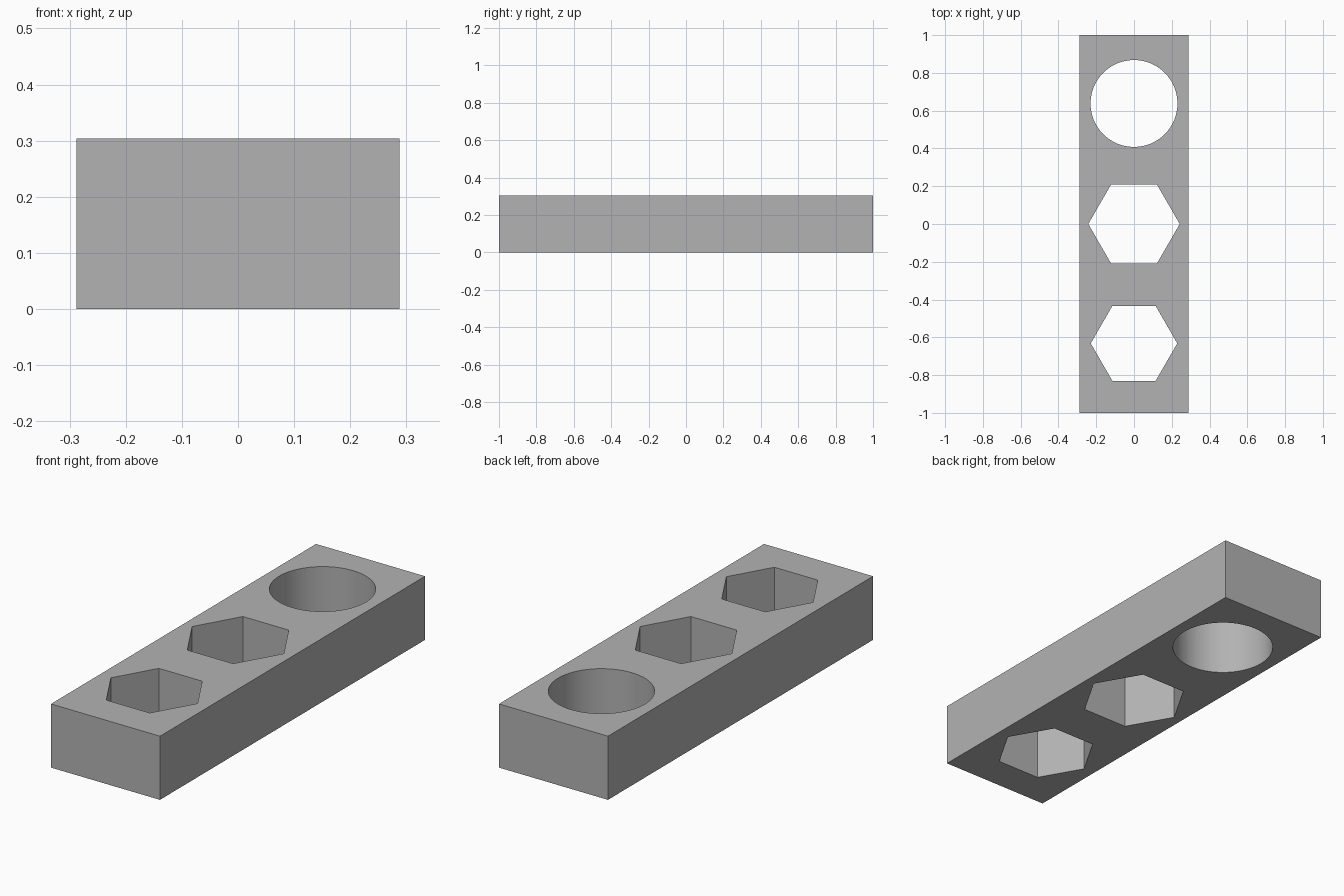
import bpy
import math

default_cube = bpy.data.objects.get("Cube")
if default_cube:
    bpy.data.objects.remove(default_cube, do_unlink=True)

WIDTH, LENGTH, HEIGHT = 0.576, 2.0, 0.304

# Single grey material
grey = bpy.data.materials.new("plain grey")
grey.use_nodes = True
colour = (0.45, 0.45, 0.45, 1.0)
grey.diffuse_color = colour
grey.node_tree.nodes["Principled BSDF"].inputs["Base Color"].default_value = colour

# Solid bar
bpy.ops.mesh.primitive_cube_add(size=1, location=(0, 0, HEIGHT / 2))
bar = bpy.context.object
bar.name = "holder_bar"
bar.scale = (WIDTH, LENGTH, HEIGHT)
bpy.ops.object.transform_apply(location=True, rotation=False, scale=True)
bar.data.materials.append(grey)


def cut_hole(name, sides, radius, y):
    """Cut a straight hole through the bar, with one corner towards +x."""
    bpy.ops.mesh.primitive_cylinder_add(vertices=sides, radius=radius, depth=HEIGHT * 2,
                                        location=(0, y, HEIGHT / 2),
                                        rotation=(0, 0, math.pi / 2))
    cutter = bpy.context.object
    cutter.name = name
    cutter.hide_render = True
    cutter.data.materials.append(grey)
    bpy.ops.object.select_all(action='DESELECT')
    bar.select_set(True)
    bpy.context.view_layer.objects.active = bar
    mod = bar.modifiers.new(name, 'BOOLEAN')
    mod.operation = 'DIFFERENCE'
    mod.solver = 'EXACT'
    mod.object = cutter
    bpy.ops.object.modifier_apply(modifier=mod.name)
    bpy.data.objects.remove(cutter, do_unlink=True)


# Two hexagonal sockets and one round hole
cut_hole("front_hex_hole", 6, 0.229, -0.632)
cut_hole("middle_hex_hole", 6, 0.242, 0.0)
cut_hole("back_round_hole", 64, 0.23, 0.638)

# Smooth round wall, crisp corners
bpy.ops.object.shade_smooth_by_angle(angle=math.radians(30))
